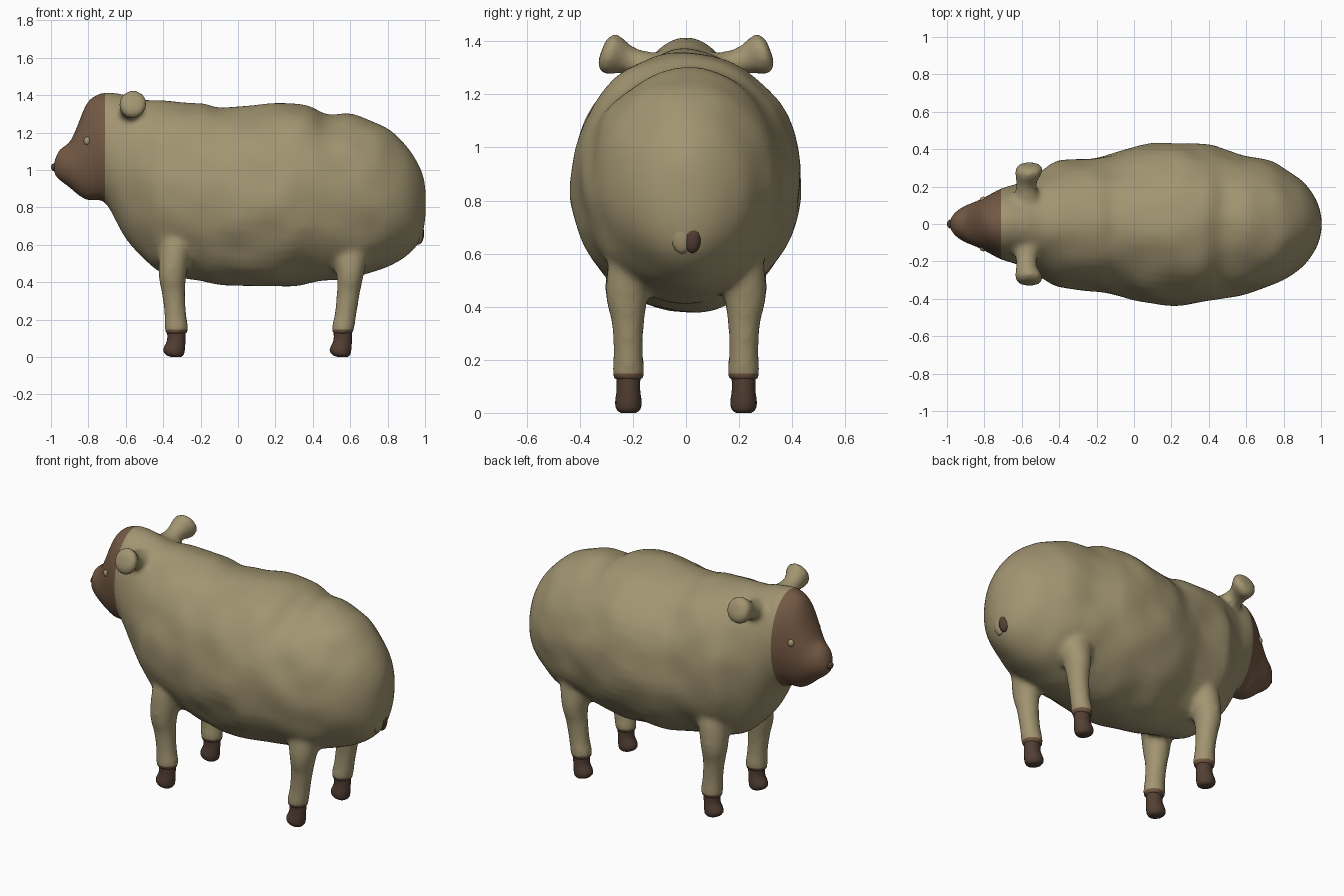
import bpy, bmesh, math
from mathutils import Vector, noise

cube = bpy.data.objects.get("Cube")
if cube:
    bpy.data.objects.remove(cube, do_unlink=True)


def material(name, rgb):
    m = bpy.data.materials.new(name)
    m.use_nodes = True
    m.diffuse_color = (*rgb, 1)
    m.node_tree.nodes["Principled BSDF"].inputs["Base Color"].default_value = (*rgb, 1)
    return m


WOOL = material("khaki wool", (0.36, 0.30, 0.165))
FACE = material("brown face", (0.175, 0.10, 0.058))
HOOF = material("dark brown hoof", (0.085, 0.05, 0.033))


def finish(name, bm, mats):
    bmesh.ops.recalc_face_normals(bm, faces=bm.faces)
    for f in bm.faces:
        f.smooth = True
    mesh = bpy.data.meshes.new(name)
    bm.to_mesh(mesh)
    bm.free()
    for m in mats:
        mesh.materials.append(m)
    ob = bpy.data.objects.new(name, mesh)
    bpy.context.collection.objects.link(ob)
    return ob


def smooth_path(rows, steps):
    """Catmull-Rom interpolation through rows of numbers."""
    out = []
    for i in range(len(rows) - 1):
        p = [rows[max(i - 1, 0)], rows[i], rows[i + 1], rows[min(i + 2, len(rows) - 1)]]
        for s in range(steps):
            t = s / steps
            out.append([b + t * (c - a + t * (2 * a - 5 * b + 4 * c - d + t * (3 * (b - c) + d - a))) / 2
                        for a, b, c, d in zip(*p)])
    return out + [list(rows[-1])]


def loft(bm, rows, u, v, seg=16, steps=3):
    """Add a skin of elliptical rings; each row is centre x, y, z and radii along u, v."""
    u, v = Vector(u), Vector(v)
    path = smooth_path(rows, steps)
    rings = []
    for x, y, z, a, b in path:
        angles = [math.tau * k / seg for k in range(seg)]
        rings.append([bm.verts.new(Vector((x, y, z)) + u * (a * math.cos(t)) + v * (b * math.sin(t)))
                      for t in angles])
    for r, s in zip(rings, rings[1:]):
        for k in range(seg):
            n = (k + 1) % seg
            bm.faces.new((r[k], r[n], s[n], s[k]))
    for ring, row in ((rings[0], path[0]), (rings[-1], path[-1])):
        tip = bm.verts.new(row[:3])
        for k in range(seg):
            bm.faces.new((ring[k], ring[(k + 1) % seg], tip))


def ball(name, centre, radii, mat):
    bm = bmesh.new()
    bmesh.ops.create_uvsphere(bm, u_segments=16, v_segments=10, radius=1)
    for w in bm.verts:
        w.co = Vector(centre) + Vector(c * r for c, r in zip(w.co, radii))
    finish(name, bm, [mat])


# Head and fleece: x, top, bottom, half width
profile = [
    (-0.985, 1.045, 0.975, 0.025), (-0.955, 1.11, 0.945, 0.065), (-0.90, 1.15, 0.905, 0.10),
    (-0.86, 1.235, 0.87, 0.115), (-0.80, 1.37, 0.835, 0.142), (-0.71, 1.415, 0.825, 0.19),
    (-0.60, 1.40, 0.63, 0.225), (-0.50, 1.375, 0.52, 0.28), (-0.40, 1.37, 0.45, 0.335),
    (-0.20, 1.36, 0.415, 0.36), (-0.10, 1.33, 0.395, 0.385), (0.05, 1.345, 0.38, 0.42),
    (0.25, 1.36, 0.38, 0.437), (0.38, 1.34, 0.40, 0.422), (0.48, 1.295, 0.415, 0.398),
    (0.60, 1.305, 0.42, 0.372), (0.70, 1.275, 0.44, 0.342), (0.80, 1.225, 0.48, 0.295),
    (0.90, 1.13, 0.54, 0.228), (0.96, 1.04, 0.60, 0.155), (0.99, 0.97, 0.67, 0.09), (1.003, 0.90, 0.75, 0.03)]
animal = bmesh.new()
loft(animal, [(x, 0, (t + b) / 2, w, (t - b) / 2) for x, t, b, w in profile],
     (0, 1, 0), (0, 0, 1), seg=48, steps=4)

# Soft fleece lumps, fading out towards the face and the rump
bmesh.ops.recalc_face_normals(animal, faces=animal.faces)
animal.normal_update()
for vert, normal in [(w, w.normal.copy()) for w in animal.verts]:
    fade = max(0, min(1, (vert.co.x + 0.65) * 5, (0.95 - vert.co.x) * 5))
    vert.co += normal * (0.016 * fade * noise.noise(vert.co * 6))

# Legs: x, y, height, radius along x, radius along y
legs = {
    "front": [(-0.31, 0.18, 0.70, 0.10, 0.09), (-0.335, 0.205, 0.58, 0.088, 0.095),
              (-0.35, 0.222, 0.44, 0.076, 0.082), (-0.345, 0.219, 0.34, 0.063, 0.062),
              (-0.335, 0.217, 0.23, 0.06, 0.056), (-0.33, 0.217, 0.16, 0.064, 0.061),
              (-0.33, 0.217, 0.122, 0.06, 0.056)],
    "rear": [(0.60, 0.18, 0.70, 0.12, 0.09), (0.60, 0.20, 0.56, 0.10, 0.095),
             (0.60, 0.222, 0.44, 0.074, 0.082), (0.59, 0.219, 0.34, 0.063, 0.062),
             (0.575, 0.217, 0.23, 0.06, 0.056), (0.562, 0.217, 0.16, 0.062, 0.061),
             (0.56, 0.217, 0.122, 0.058, 0.056)]}

# Club-shaped ears
ear = [(-0.57, 0.11, 1.295, 0.08, 0.065), (-0.575, 0.18, 1.317, 0.06, 0.052),
       (-0.575, 0.225, 1.332, 0.056, 0.056), (-0.565, 0.27, 1.346, 0.072, 0.078),
       (-0.56, 0.30, 1.358, 0.074, 0.076), (-0.56, 0.318, 1.364, 0.045, 0.045)]

for side, label in ((1, "right"), (-1, "left")):
    loft(animal, [(x, side * y, z, a, b) for x, y, z, a, b in ear], (1, 0, 0), (0, -0.35 * side, 0.93))
    ball(label + "_eye", (-0.805, side * 0.128, 1.155), (0.02, 0.018, 0.023), WOOL)
    for end, rows in legs.items():
        loft(animal, [(x, side * y, z, a, b) for x, y, z, a, b in rows], (1, 0, 0), (0, 1, 0))
        foot = rows[-1][0]
        hoof = [(foot, 0.145, 0.05, 0.046), (foot, 0.09, 0.049, 0.044), (foot - 0.012, 0.04, 0.058, 0.05),
                (foot - 0.008, 0.012, 0.047, 0.044), (foot, 0.0, 0.025, 0.028)]
        bm = bmesh.new()
        loft(bm, [(x, side * 0.217, z, a, b) for x, z, a, b in hoof], (1, 0, 0), (0, 1, 0))
        finish(f"{label}_{end}_hoof", bm, [HOOF])

# Fuse fleece, legs and ears into one soft skin
body = finish("body", animal, [WOOL, FACE])
remesh = body.modifiers.new("fuse", "REMESH")
remesh.mode = "VOXEL"
remesh.voxel_size = 0.016
soften = body.modifiers.new("soften", "SMOOTH")
soften.factor = 0.5
soften.iterations = 8
skin = bmesh.new()
skin.from_object(body, bpy.context.evaluated_depsgraph_get())
body.modifiers.clear()

# Cut clean edges for the face and the cuffs above the hooves, then colour them
for point, normal in (((-0.71, 0, 0), (1, 0, 0)), ((0, 0, 0.148), (0, 0, 1))):
    bmesh.ops.bisect_plane(skin, geom=skin.verts[:] + skin.edges[:] + skin.faces[:],
                           plane_co=point, plane_no=normal)
for f in skin.faces:
    c = f.calc_center_median()
    f.smooth = True
    f.material_index = int(c.x < -0.71 or c.z < 0.148)
skin.to_mesh(body.data)
skin.free()

ball("nose", (-0.98, 0, 1.015), (0.02, 0.024, 0.022), HOOF)

# Stub tail with a dark patch on one side
ball("tail", (0.962, -0.015, 0.68), (0.03, 0.046, 0.08), WOOL)
ball("tail_patch", (0.966, 0.024, 0.662), (0.029, 0.034, 0.06), HOOF)
